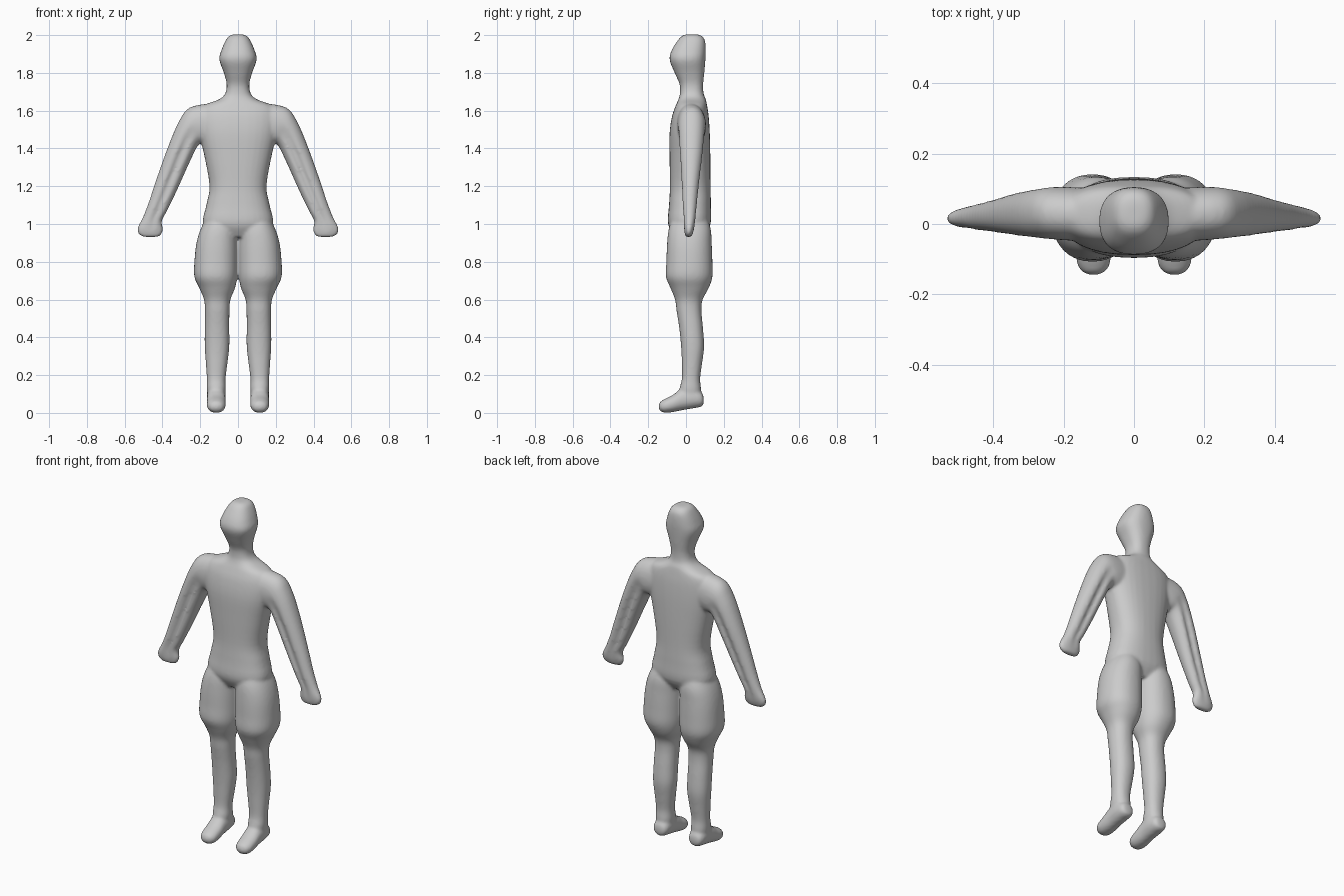
import bpy, bmesh, math
from mathutils import Vector

if "Cube" in bpy.data.objects:
    bpy.data.objects.remove(bpy.data.objects["Cube"])

SIDES, STEPS = 32, 4
bm = bmesh.new()


def catmull(a, b, c, d, t):
    return 0.5 * (2 * b + (c - a) * t + (2 * a - 5 * b + 4 * c - d) * t * t
                  + (3 * b - a - 3 * c + d) * t ** 3)


def loft(sections, power=2.3):
    """Closed tube through (centre, half axis u, half axis v, groove) sections."""
    rings = []
    for centre, u, v, groove in sections:
        ring = []
        for i in range(SIDES):
            a = 2 * math.pi * i / SIDES
            c, s = math.cos(a), math.sin(a)
            x = math.copysign(abs(c) ** (2 / power), c)
            y = math.copysign(abs(s) ** (2 / power), s)
            y *= 1 - groove * math.exp(-((x + 0.12) / 0.22) ** 2)
            ring.append(centre + u * x + v * y)
        rings.append(ring)
    smooth = []
    for k in range(len(rings) - 1):
        four = [rings[min(max(k + j, 0), len(rings) - 1)] for j in (-1, 0, 1, 2)]
        for t in range(STEPS):
            smooth.append([catmull(*p, t / STEPS) for p in zip(*four)])
    smooth.append(rings[-1])
    loops = [[bm.verts.new(p) for p in r] for r in smooth]
    faces = [bm.faces.new(loops[0]), bm.faces.new(loops[-1])]
    for lo, hi in zip(loops, loops[1:]):
        for i in range(SIDES):
            j = (i + 1) % SIDES
            faces.append(bm.faces.new((lo[i], lo[j], hi[j], hi[i])))
    bmesh.ops.recalc_face_normals(bm, faces=faces)


def upright(rows):
    """Horizontal sections from (z, x min, x max, y min, y max)."""
    return [(Vector(((x0 + x1) / 2, (y0 + y1) / 2, z)), Vector(((x1 - x0) / 2, 0, 0)),
             Vector((0, (y1 - y0) / 2, 0)), 0) for z, x0, x1, y0, y1 in rows]


# torso, neck and head: z, half width, front y, back y
trunk = [(0.93, .12, -.06, .09), (1.0, .185, -.095, .13), (1.1, .168, -.09, .132),
         (1.2, .151, -.085, .13), (1.35, .176, -.087, .129), (1.48, .205, -.087, .126),
         (1.57, .21, -.074, .12), (1.625, .185, -.055, .112), (1.66, .10, -.04, .105),
         (1.69, .068, -.032, .093), (1.74, .06, -.034, .091), (1.80, .075, -.06, .097),
         (1.87, .099, -.087, .103), (1.92, .088, -.076, .105), (1.97, .066, -.045, .101),
         (1.995, .048, -.022, .085), (2.004, .025, 0, .06)]
loft(upright([(z, -w, w, a, b) for z, w, a, b in trunk]), 2.4)

# arm: outer x, z, inner x, z, front y, back y, groove depth
arm = [(.14, 1.64, .09, 1.42, -.05, .10, 0), (.255, 1.617, .17, 1.42, -.045, .106, 0),
       (.312, 1.545, .208, 1.42, -.042, .102, .12), (.37, 1.41, .257, 1.325, -.036, .092, .3),
       (.433, 1.235, .322, 1.18, -.026, .072, .35), (.471, 1.12, .378, 1.065, -.02, .06, .35),
       (.502, 1.04, .403, 1.015, -.014, .052, .25), (.532, .98, .397, .972, -.011, .044, .1),
       (.525, .945, .405, .944, -.006, .034, 0), (.50, .931, .425, .931, 0, .024, 0)]

# leg: z, inner x, outer x, front y, back y
leg = [(1.06, .03, .15, -.06, .10), (.98, .008, .195, -.09, .13), (.9, .003, .22, -.1, .136),
       (.8, .002, .231, -.104, .14), (.72, .004, .231, -.106, .14), (.66, .016, .205, -.082, .12),
       (.6, .04, .18, -.058, .088), (.54, .045, .175, -.05, .082), (.45, .046, .176, -.036, .09),
       (.35, .046, .176, -.026, .096), (.26, .056, .17, -.022, .085), (.18, .066, .165, -.022, .075),
       (.12, .065, .165, -.035, .08), (.06, .075, .155, -.02, .07)]

# foot: y, half width, bottom z, top z
foot = [(.094, .02, .05, .085), (.082, .04, .033, .11), (.04, .05, .024, .135),
        (-.02, .05, .014, .13), (-.07, .051, .004, .095), (-.11, .048, 0, .075),
        (-.135, .034, .008, .06), (-.144, .014, .022, .046)]

for s in (-1, 1):
    sections = []
    for ox, oz, ix, iz, y0, y1, g in arm:
        outer, inner = Vector((ox * s, 0, oz)), Vector((ix * s, 0, iz))
        sections.append(((outer + inner) / 2 + Vector((0, (y0 + y1) / 2, 0)),
                         (outer - inner) / 2, Vector((0, (y1 - y0) / 2, 0)), g))
    loft(sections, 2.2)
    loft(upright([(z, s * a, s * b, c, d) for z, a, b, c, d in leg]), 2.2)
    loft([(Vector((s * .115, y, (z0 + z1) / 2)), Vector((w, 0, 0)),
           Vector((0, 0, (z1 - z0) / 2)), 0) for y, w, z0, z1 in foot], 2.1)

# fuse all the limbs into one soft skin
mesh = bpy.data.meshes.new("body")
bm.to_mesh(mesh)
bm.free()
body = bpy.data.objects.new("body", mesh)
bpy.context.collection.objects.link(body)
skin = bpy.data.materials.new("light grey")
skin.diffuse_color = (0.6, 0.6, 0.6, 1)
skin.use_nodes = True
skin.node_tree.nodes["Principled BSDF"].inputs["Base Color"].default_value = skin.diffuse_color
mesh.materials.append(skin)
fuse = body.modifiers.new("fuse", 'REMESH')
fuse.mode = 'VOXEL'
fuse.voxel_size = 0.008
fuse.use_smooth_shade = True
soften = body.modifiers.new("soften", 'SMOOTH')
soften.factor = 0.5
soften.iterations = 8
